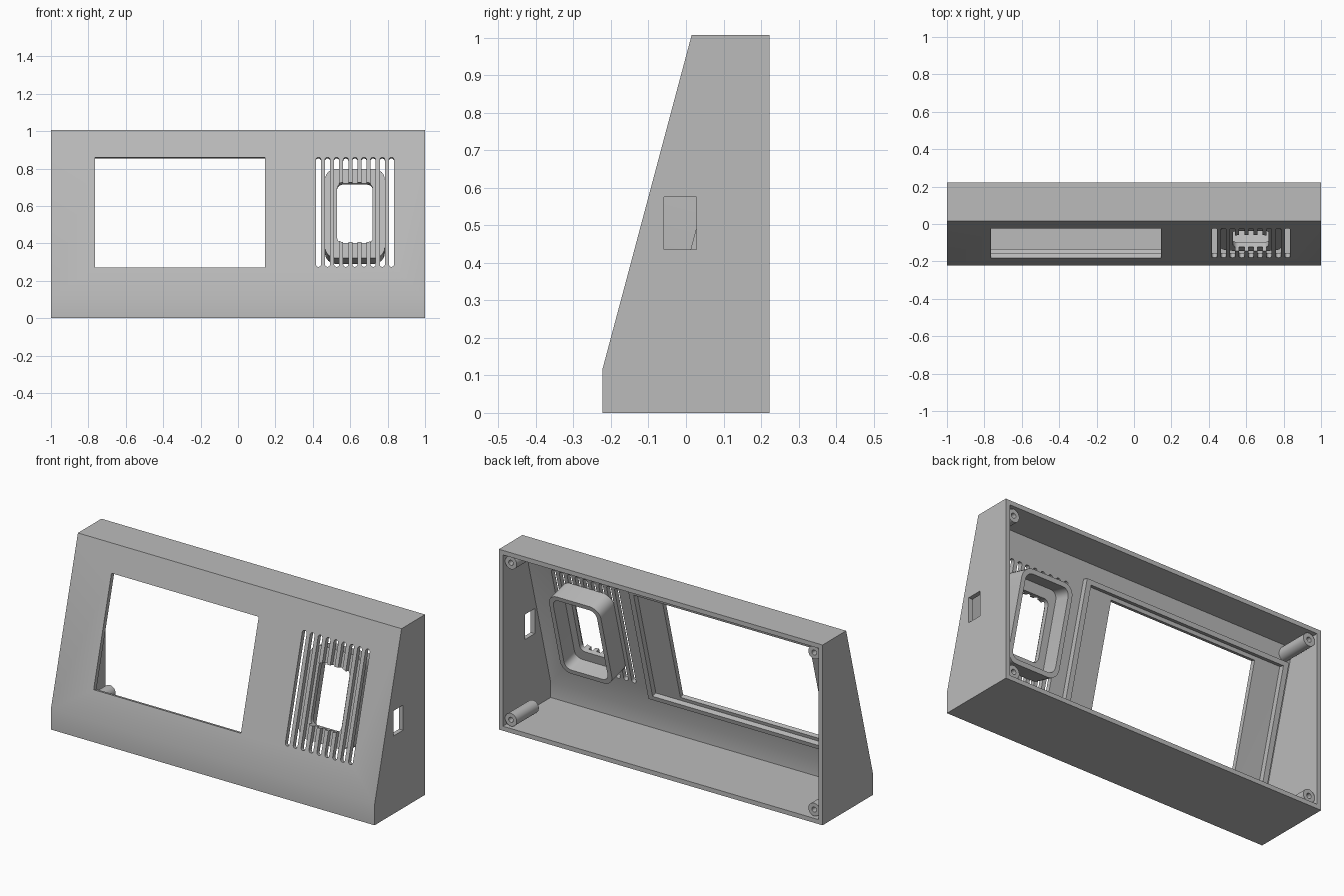
import bpy, bmesh, math
from mathutils import Vector

if "Cube" in bpy.data.objects:
    bpy.data.objects.remove(bpy.data.objects["Cube"])

TILT = math.atan2(0.238, 0.892)
S, C = math.sin(TILT), math.cos(TILT)
T = 0.025  # wall thickness

grey = bpy.data.materials.new("case_grey")
grey.diffuse_color = (0.5, 0.5, 0.5, 1)
grey.use_nodes = True
grey.node_tree.nodes["Principled BSDF"].inputs["Base Color"].default_value = grey.diffuse_color


def tilted(u, v, d):
    """u across, v up the sloped face, d inward from it."""
    return Vector((u, -0.223 + v * S + d * C, 0.115 + v * C - d * S))


def finish(name, bm):
    bmesh.ops.recalc_face_normals(bm, faces=bm.faces)
    me = bpy.data.meshes.new(name)
    bm.to_mesh(me)
    bm.free()
    me.materials.append(grey)
    ob = bpy.data.objects.new(name, me)
    bpy.context.collection.objects.link(ob)
    return ob


def loft(name, rings):
    """Closed solid skinned through matching rings of points."""
    bm = bmesh.new()
    loops = [[bm.verts.new(p) for p in r] for r in rings]
    n = len(loops[0])
    for a, b in zip(loops, loops[1:]):
        for i in range(n):
            j = (i + 1) % n
            bm.faces.new((a[i], a[j], b[j], b[i]))
    bm.faces.new(loops[0])
    bm.faces.new(loops[-1])
    return finish(name, bm)


def rounded(u0, u1, v0, v1, r=0.0, seg=6):
    if r == 0:
        return [(u0, v0), (u1, v0), (u1, v1), (u0, v1)]
    pts = []
    corners = ((u1 - r, v1 - r), (u0 + r, v1 - r), (u0 + r, v0 + r), (u1 - r, v0 + r))
    for k, (cu, cv) in enumerate(corners):
        for i in range(seg + 1):
            a = math.pi / 2 * (k + i / seg)
            pts.append((cu + r * math.cos(a), cv + r * math.sin(a)))
    return pts


def slab(name, outline, d0, d1):
    return loft(name, [[tilted(u, v, d) for u, v in outline] for d in (d0, d1)])


def side_prism(name, profile, x0, x1):
    return loft(name, [[(x, y, z) for y, z in profile] for x in (x0, x1)])


def cut(ob, *cutters):
    bpy.context.view_layer.objects.active = ob
    for c in cutters:
        m = ob.modifiers.new("cut", "BOOLEAN")
        m.operation, m.solver, m.object = "DIFFERENCE", "EXACT", c
        bpy.ops.object.modifier_apply(modifier=m.name)
        bpy.data.objects.remove(c)


def smooth(ob):
    bpy.ops.object.select_all(action="DESELECT")
    ob.select_set(True)
    bpy.context.view_layer.objects.active = ob
    bpy.ops.object.shade_smooth_by_angle(angle=math.radians(30))


# hollow wedge case, open at the back
case = side_prism("case", [(-0.223, 0), (0.223, 0), (0.223, 1.007), (0.015, 1.007), (-0.223, 0.115)], -1, 1)
cavity = side_prism("cavity", [(-0.198, T), (0.3, T), (0.3, 0.982), (0.035, 0.982), (-0.198, 0.1117)],
                    -1 + T, 1 - T)
window = slab("window", rounded(-0.765, 0.145, 0.16, 0.771), -0.05, 0.06)
port = side_prism("port", [(-0.058, 0.435), (0.028, 0.435), (0.028, 0.575), (-0.058, 0.575)], 0.9, 1.1)
cut(case, cavity, window, port)

# speaker grille slots and central opening
for i in range(9):
    u = 0.625 + (i - 4) * 0.0488
    cut(case, slab("slot", rounded(u - 0.0135, u + 0.0135, 0.165, 0.771, 0.0132, 5), -0.05, 0.06))
HOLE = rounded(0.53, 0.72, 0.302, 0.633, 0.03)
cut(case, slab("grille_opening", HOLE, -0.05, 0.06))
smooth(case)

# speaker box behind the grille
box = slab("speaker_box", rounded(0.465, 0.785, 0.22, 0.714, 0.06), T - 0.001, 0.146)
cut(box, slab("box_inside", rounded(0.49, 0.76, 0.245, 0.689, 0.04), 0.05, 0.2),
    slab("box_hole", HOLE, -0.05, 0.1))
smooth(box)

# raised ridge around the screen
ridge = slab("screen_ridge", rounded(-0.95, 0.33, 0.115, 0.816), T - 0.001, 0.055)
cut(ridge, slab("ridge_inside", rounded(-0.92, 0.30, 0.14, 0.791), 0, 0.1))

# four screw posts with blind holes
for sx, side in ((-1, "left"), (1, "right")):
    for z, level in ((0.065, "lower"), (0.942, "upper")):
        rings = [[(sx * 0.937 + r * math.cos(a), y, z + r * math.sin(a))
                  for a in (math.tau * k / 32 for k in range(32))]
                 for r, y in ((0.036, 0.012), (0.036, 0.207), (0.014, 0.207), (0.014, 0.08))]
        smooth(loft(f"{level}_{side}_screw_post", rings))
